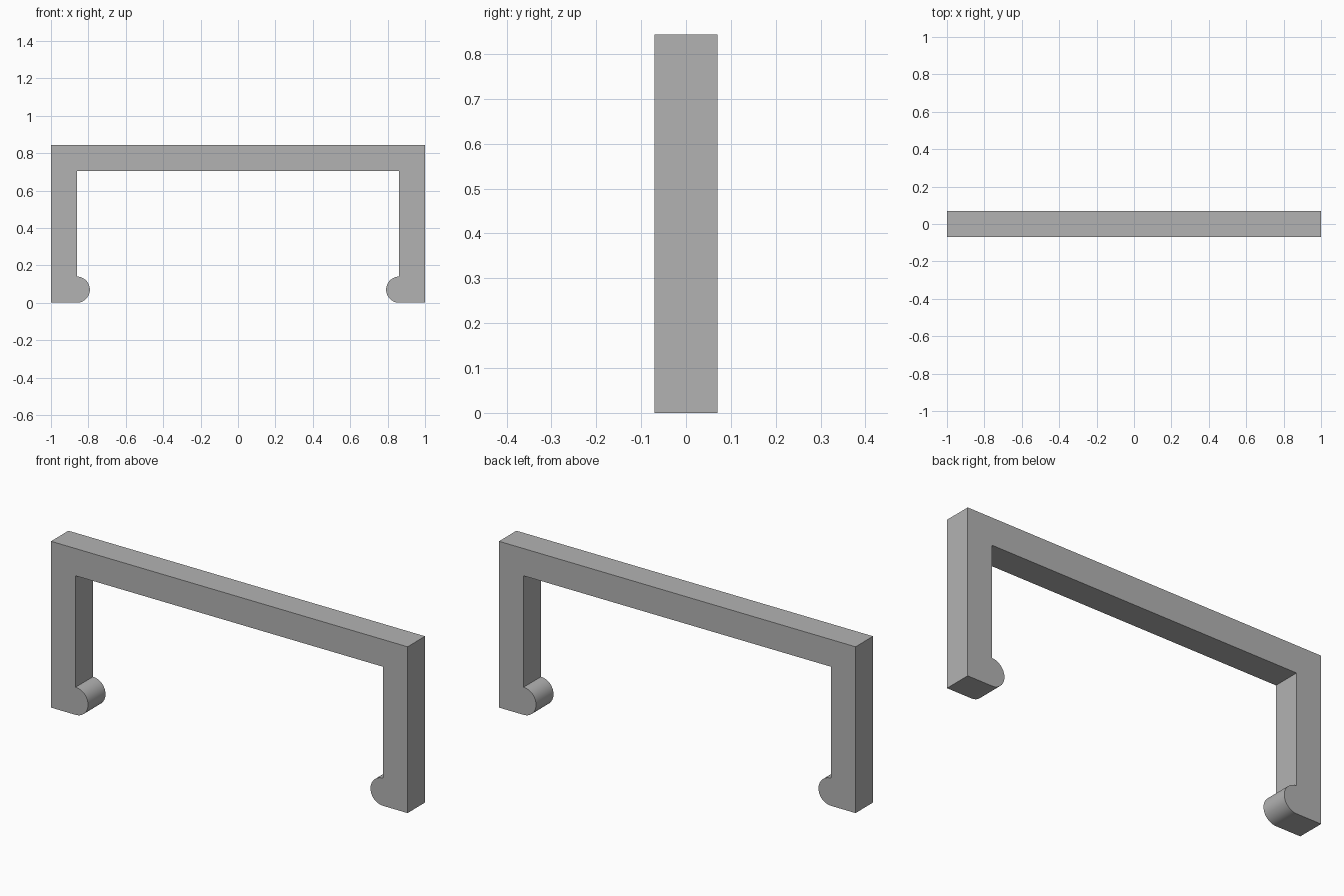
import bpy
import bmesh
from math import sin, cos, pi

cube = bpy.data.objects.get("Cube")
if cube:
    bpy.data.objects.remove(cube)

HALF_WIDTH, HEIGHT, BAR, DEPTH = 1.0, 0.843, 0.138, 0.14
RADIUS = 0.07
INNER = HALF_WIDTH - BAR
STEPS = 24

# Plain grey
grey = bpy.data.materials.new("grey")
grey.use_nodes = True
color = (0.45, 0.45, 0.45, 1)
grey.diffuse_color = color
grey.node_tree.nodes["Principled BSDF"].inputs["Base Color"].default_value = color

# Half profile: crossbar, inner leg, rounded inward toe, outer leg
half = [(INNER, HEIGHT - BAR)]
for i in range(STEPS + 1):
    a = pi * i / STEPS
    half.append((INNER - RADIUS * sin(a), RADIUS + RADIUS * cos(a)))
half += [(HALF_WIDTH, 0), (HALF_WIDTH, HEIGHT)]
outline = half + [(-x, z) for x, z in reversed(half)]

# Extrude the mirrored profile front to back
bm = bmesh.new()
front = bm.faces.new([bm.verts.new((x, -DEPTH / 2, z)) for x, z in outline])
result = bmesh.ops.extrude_face_region(bm, geom=[front], use_keep_orig=True)
moved = [v for v in result["geom"] if isinstance(v, bmesh.types.BMVert)]
bmesh.ops.translate(bm, verts=moved, vec=(0, DEPTH, 0))
bmesh.ops.recalc_face_normals(bm, faces=bm.faces[:])

mesh = bpy.data.meshes.new("bracket_frame")
bm.to_mesh(mesh)
bm.free()
mesh.materials.append(grey)
frame = bpy.data.objects.new("bracket_frame", mesh)
bpy.context.collection.objects.link(frame)

# Smooth the rounded toes, keep the corners sharp
bpy.ops.object.select_all(action="DESELECT")
frame.select_set(True)
bpy.context.view_layer.objects.active = frame
bpy.ops.object.shade_smooth_by_angle(angle=pi / 6)
